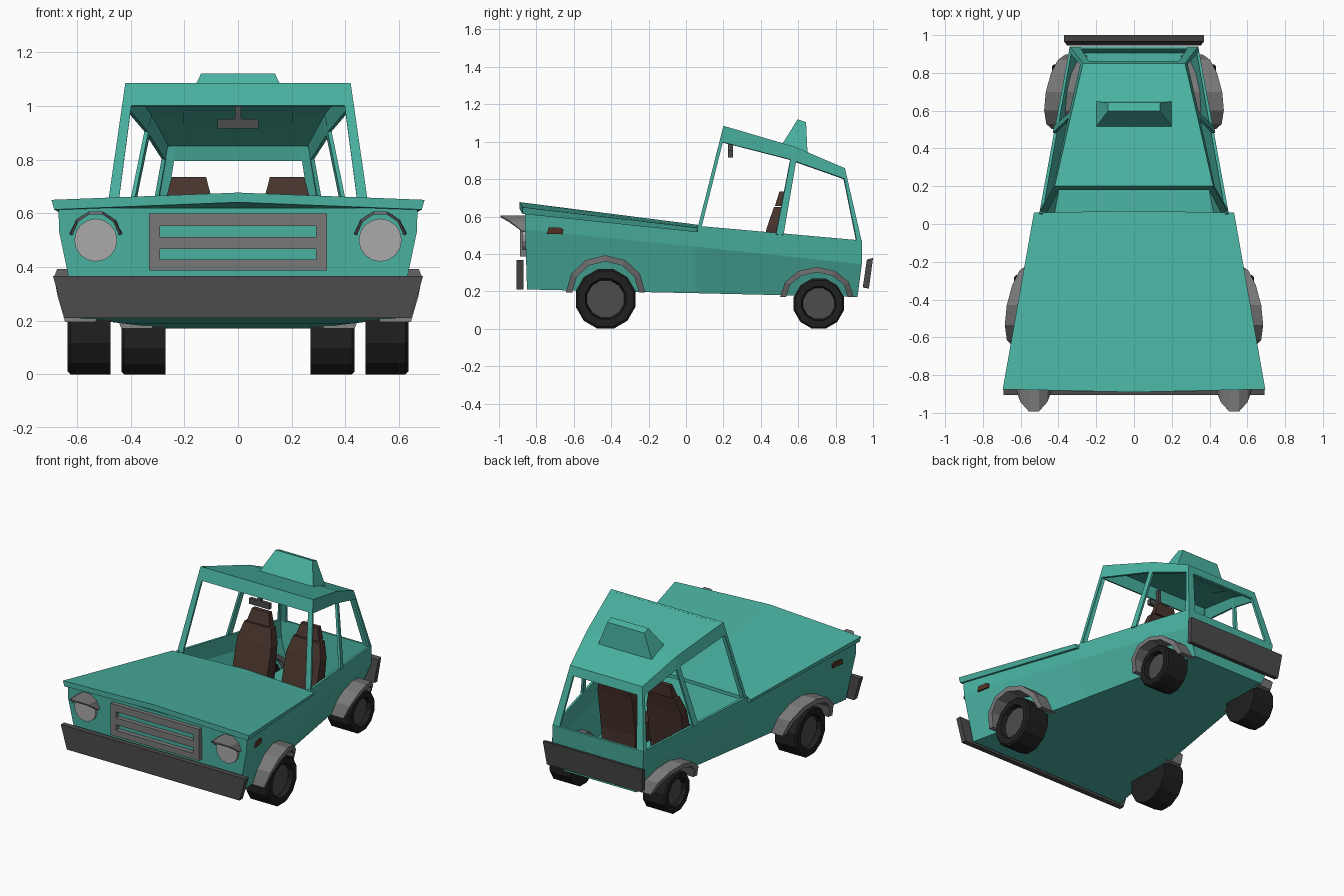
import bpy, bmesh, math

if "Cube" in bpy.data.objects:
    bpy.data.objects.remove(bpy.data.objects["Cube"])


def mat(name, *rgb):
    m = bpy.data.materials.new(name)
    m.diffuse_color = (*rgb, 1)
    m.use_nodes = True
    m.node_tree.nodes["Principled BSDF"].inputs["Base Color"].default_value = m.diffuse_color
    return m


TEAL = mat("teal paint", .068, .45, .36)
DARK = mat("dark grey", .072, .072, .072)
GREY = mat("mid grey", .19, .19, .19)
LAMP = mat("lamp grey", .40, .40, .40)
RUBBER = mat("black rubber", .014, .014, .014)
SEAT = mat("brown leather", .065, .034, .026)
AMBER = mat("dark amber", .09, .032, .017)


def finish(name, bm, material, thick=0):
    bmesh.ops.remove_doubles(bm, verts=bm.verts, dist=1e-4)
    bmesh.ops.recalc_face_normals(bm, faces=bm.faces)
    me = bpy.data.meshes.new(name)
    bm.to_mesh(me)
    bm.free()
    me.materials.append(material)
    ob = bpy.data.objects.new(name, me)
    bpy.context.collection.objects.link(ob)
    if thick:
        mod = ob.modifiers.new("thickness", "SOLIDIFY")
        mod.thickness = thick
        mod.offset = -1
    return ob


def loft(name, rings, material, closed=True, caps=True, thick=0):
    """Skin a list of equal-length point rings."""
    bm = bmesh.new()
    vs = [[bm.verts.new(p) for p in r] for r in rings]
    n = len(rings[0])
    for a, b in zip(vs, vs[1:]):
        for i in range(n if closed else n - 1):
            j = (i + 1) % n
            bm.faces.new((a[i], a[j], b[j], b[i]))
    if caps:
        bm.faces.new(vs[0])
        bm.faces.new(vs[-1])
    return finish(name, bm, material, thick)


def rect(cx, hx, y0, y1, z, z1=None):
    z1 = z if z1 is None else z1
    return [(cx - hx, y0, z), (cx + hx, y0, z), (cx + hx, y1, z1), (cx - hx, y1, z1)]


def box(name, cx, hx, y0, y1, z0, z1, material):
    return loft(name, [rect(cx, hx, y0, y1, z0), rect(cx, hx, y0, y1, z1)], material)


def half_width(y):
    return .512 - .183 * y


# Lower body: tapering open tub
def section(y, top, crease, bottom, yb):
    w = half_width(y)
    half = [(w, y, top), (w - .003, y, crease), (w - .07, yb, bottom)]
    return half + [(-x, yy, z) for x, yy, z in reversed(half)]


loft("body", [section(-.86, .62, .53, .21, -.85), section(.04, .525, .44, .19, .04),
              section(.06, .55, .438, .19, .06), section(.94, .472, .345, .17, .917)],
     TEAL, closed=False, thick=.018)

# Hood: slightly ridged slab
def hood_ring(w, y, yc, z, zc, t):
    return [(-w, y, z), (0, yc, zc), (w, y, z), (w - .01, y, z - t), (0, yc, zc - t), (-w + .01, y, z - t)]


loft("hood", [hood_ring(.695, -.875, -.89, .65, .677, .036),
              hood_ring(.53, .06, .07, .54, .555, .024)], TEAL)

# Cabin: window frames and roof
A0, A1 = (.50, .06, .53), (.42, .20, 1.085)
B0, B1 = (.428, .495, .505), (.332, .585, .972)
C0, C1 = (.34, .94, .465), (.27, .85, .858)
cab = bmesh.new()


def flip(p, s):
    return (p[0] * s, p[1], p[2])


def lerp(a, b, t):
    return tuple(i + (j - i) * t for i, j in zip(a, b))


def quad(*pts):
    cab.faces.new([cab.verts.new(p) for p in pts])


def window_frame(a, b, c, d, u0, u1, v):
    """Frame a-b (belt) to d-c (roof) with two posts and a header."""
    ia, ib, tc, td = lerp(a, b, u0), lerp(a, b, u1), lerp(d, c, u1), lerp(d, c, u0)
    ic, id_ = lerp(ib, tc, v), lerp(ia, td, v)
    od, oc = lerp(a, d, v), lerp(b, c, v)
    quad(a, ia, id_, od)
    quad(ib, b, oc, ic)
    quad(od, id_, td, d)
    quad(id_, ic, tc, td)
    quad(ic, oc, c, tc)


for s in (1, -1):
    a0, a1, b0, b1, c0, c1 = (flip(p, s) for p in (A0, A1, B0, B1, C0, C1))
    window_frame(a0, b0, b1, a1, .045, .97, .85)
    window_frame(b0, c0, c1, b1, .06, .94, .845)
for p0, p1, v, m in ((A0, A1, .85, .04), (C0, C1, .85, .075)):
    window_frame(flip(p0, -1), p0, p1, flip(p1, -1), m, 1 - m, v)
for p, q in ((A1, B1), (B1, C1)):
    quad(p, q, flip(q, -1), flip(p, -1))
finish("cabin", cab, TEAL, .015)

# Roof sign
loft("roof_sign", [rect(0, .205, .51, .65, .98, .93), rect(0, .138, .597, .642, 1.12, 1.105)], TEAL)

# Bumpers
loft("front_bumper", [rect(0, .645, -.905, -.87, .21), rect(0, .69, -.905, -.87, .367)], DARK)
loft("rear_bumper", [rect(0, .355, .945, .978, .22, .215), rect(0, .37, .967, 1.0, .37, .378)], DARK)

# Grille: two slots between bars
for z0, z1 in ((.387, .427), (.466, .512), (.553, .60)):
    box("grille_bar", 0, .33, -.888, -.845, z0, z1, GREY)
for s in (1, -1):
    box("grille_side", s * .311, .02, -.888, -.845, .388, .599, GREY)

# Rear view mirror
box("mirror", 0, .077, .225, .25, .915, .952, DARK)
box("mirror_stem", 0, .011, .225, .25, .95, 1.04, DARK)


def circle(r, x, cy, cz, n=12):
    return [(x, cy + r * math.cos((i + .5) * math.tau / n), cz + r * math.sin((i + .5) * math.tau / n))
            for i in range(n)]


def wheel(s, cy, r, x0, x1):
    cz = r * math.cos(math.pi / 12)
    loft("tyre", [circle(k * r, s * x, cy, cz) for k, x in
                  ((.62, x0), (1, x0), (1, x1 - .01), (.93, x1), (.68, x1), (.62, x1 - .04))], RUBBER)
    loft("hub", [circle(.62 * r, s * x, cy, cz) for x in (x1 - .06, x1 - .03)], DARK)


def arch(s, cy, zb, ro, ho, ri, hi):
    rings = []
    for k in range(7):
        a = math.pi * k / 6
        yo, yi = cy + ro * math.cos(a), cy + ri * math.cos(a)
        zo, zi = zb + ho * math.sin(a), zb + hi * math.sin(a)
        flare = .015 + .068 * math.sin(a)
        wo, wi = half_width(yo), half_width(yi)
        rings.append([(s * (wi + flare), yi, zi), (s * (wo + flare), yo, zo),
                      (s * (wo - .10), yo, zo), (s * (wi - .10), yi, zi)])
    loft("wheel_arch", rings, GREY)


for s in (1, -1):
    wheel(s, -.43, .165, .475, .635)
    wheel(s, .71, .139, .27, .435)
    arch(s, -.43, .195, .212, .198, .178, .165)
    arch(s, .70, .17, .197, .16, .165, .132)

    # Headlight and its pointed visor
    loft("headlight", [[(s * .53 + .08 * math.cos(i * math.tau / 16), y, .50 + .08 * math.sin(i * math.tau / 16))
                        for i in range(16)] for y in (-.845, -.875)], LAMP)
    arcs = [[], []]
    for k in range(6):
        a = math.radians(12 + 156 * k / 5)
        x, z = s * .53 + .102 * math.cos(a), .50 + .11 * math.sin(a)
        arcs[0].append((x, -.85, z))
        arcs[1].append((s * .53 + .098 * math.cos(a), -.86 - .14 * math.sin(a) ** 1.4, z))
    loft("visor", arcs, GREY, closed=False, caps=False, thick=.01)

    # Side marker
    plate = [(-.745, .507), (-.66, .505), (-.655, .53), (-.67, .54), (-.735, .54)]
    loft("side_marker", [[(s * (half_width(y) + d), y, z) for y, z in plate] for d in (-.006, .006)], AMBER)

    # Seat: cushion, tapered backrest, headrest
    c = s * .183
    box("seat_cushion", c, .125, .20, .46, .20, .33, SEAT)
    loft("seat_back", [rect(c, .13, .35, .45, .22), rect(c, .128, .435, .50, .55),
                       rect(c, .10, .47, .52, .65)], SEAT)
    loft("headrest", [rect(c, .085, .475, .525, .655), rect(c, .064, .50, .53, .735)], SEAT)
